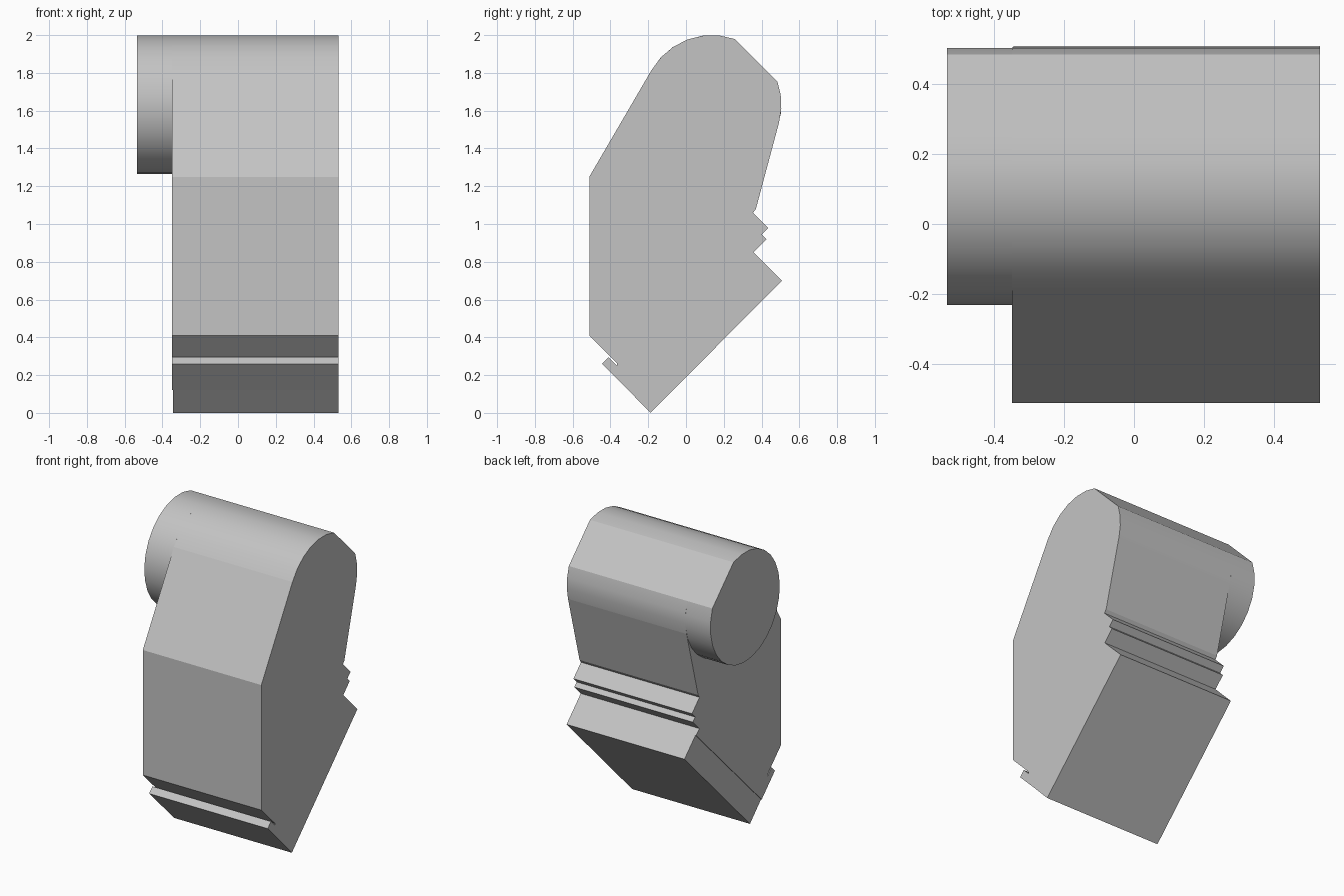
import bpy
import bmesh
from math import cos, sin, radians, hypot

cube = bpy.data.objects.get("Cube")
if cube:
    bpy.data.objects.remove(cube, do_unlink=True)

grey = bpy.data.materials.new("plain grey")
grey.use_nodes = True
colour = (0.55, 0.55, 0.55, 1)
grey.diffuse_color = colour
grey.node_tree.nodes["Principled BSDF"].inputs["Base Color"].default_value = colour

CY, CZ, R = 0.137, 1.632, 0.368      # axis and radius of the round head
LEFT, BODY_RIGHT, HEAD_RIGHT = 0.532, -0.349, -0.535


def arc(start, end, steps):
    angles = [radians(start + (end - start) * i / steps) for i in range(steps + 1)]
    return [(CY + R * cos(a), CZ + R * sin(a)) for a in angles]


def on_head(p):
    return abs(hypot(p[0] - CY, p[1] - CZ) - R) < 0.001


def extrude_profile(name, profile, x0, x1):
    """Sweep a (y, z) outline along x; only the short arc facets are smooth."""
    bm = bmesh.new()
    near = [bm.verts.new((x0, y, z)) for y, z in profile]
    far = [bm.verts.new((x1, y, z)) for y, z in profile]
    bm.faces.new(near)
    bm.faces.new(far)
    n = len(profile)
    for i in range(n):
        j = (i + 1) % n
        face = bm.faces.new((near[i], near[j], far[j], far[i]))
        a, b = profile[i], profile[j]
        face.smooth = on_head(a) and on_head(b) and hypot(a[0] - b[0], a[1] - b[1]) < 0.15
    for edge in bm.edges:
        edge.smooth = all(f.smooth for f in edge.link_faces)
    bmesh.ops.recalc_face_normals(bm, faces=bm.faces)
    mesh = bpy.data.meshes.new(name)
    bm.to_mesh(mesh)
    bm.free()
    mesh.materials.append(grey)
    obj = bpy.data.objects.new(name, mesh)
    bpy.context.collection.objects.link(obj)
    return obj


# Main body: stepped back edge, chamfered round top, sloped front, slit lip
back_steps = [(0.391, 0.816), (0.357, 0.85), (0.426, 0.919), (0.401, 0.944),
              (0.435, 0.979), (0.355, 1.059), (0.37, 1.08)]
front_edge = [(-0.512, 1.25), (-0.512, 0.41), (-0.365, 0.263), (-0.365, 0.25),
              (-0.41, 0.295), (-0.445, 0.26), (-0.305, 0.12)]
round_top = arc(-15, 19.5, 3) + arc(70.5, 150, 6)
extrude_profile("body", back_steps + round_top + front_edge, BODY_RIGHT, LEFT)

# Slanted base slab, a hair narrower than the body
base = [(-0.305, 0.12), (-0.188, 0), (0.508, 0.7), (0.391, 0.816)]
extrude_profile("base_slab", base, BODY_RIGHT + 0.005, LEFT)

# Round head projecting beyond the right side of the body
extrude_profile("round_head", arc(70.5, 379.5, 23), HEAD_RIGHT, BODY_RIGHT)
